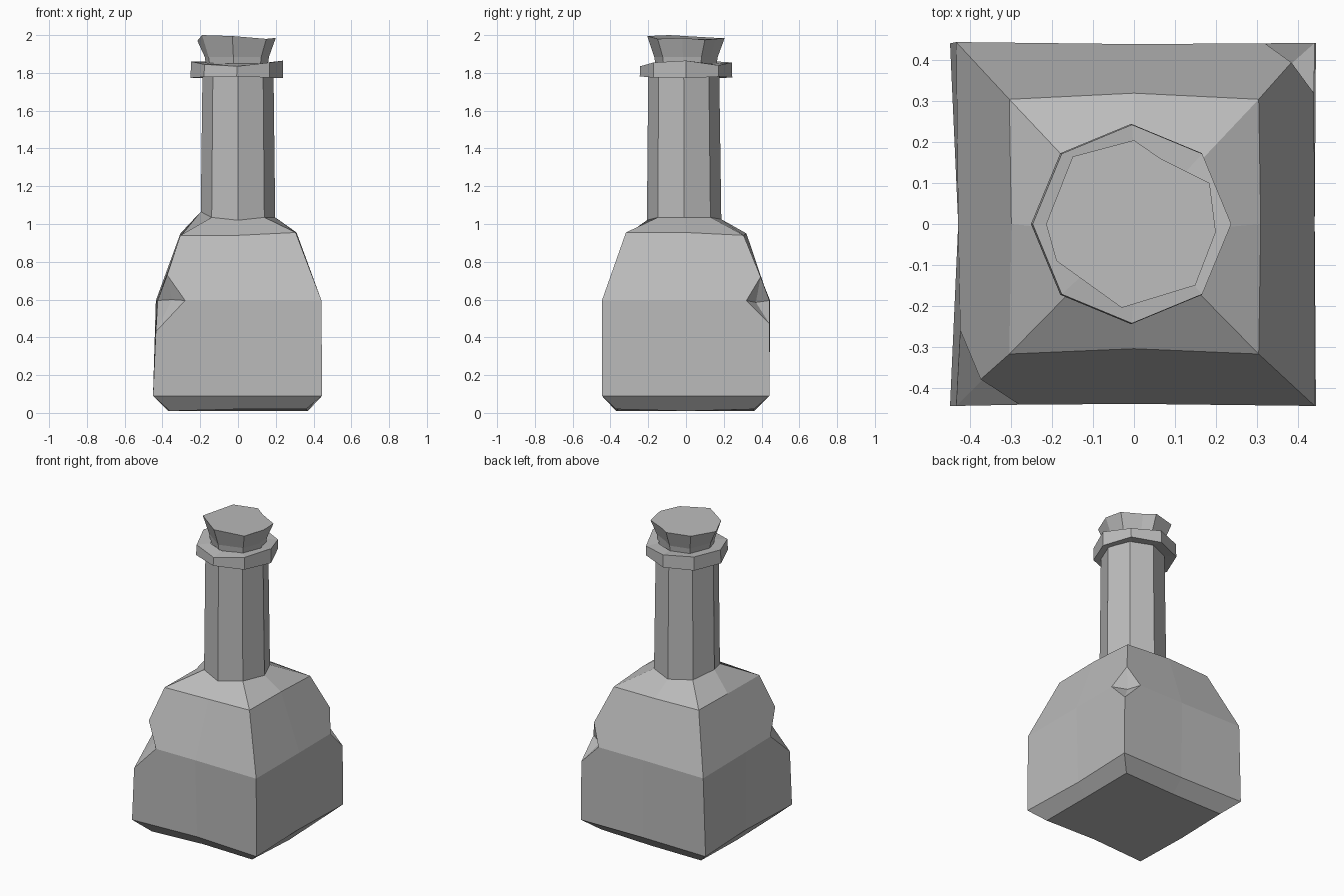
import bpy
import bmesh
from math import cos, sin, radians
from mathutils import Vector

cube = bpy.data.objects.get("Cube")
if cube:
    bpy.data.objects.remove(cube)

grey = bpy.data.materials.new("plain grey")
grey.use_nodes = True
grey.diffuse_color = (0.5, 0.5, 0.5, 1)
grey.node_tree.nodes["Principled BSDF"].inputs["Base Color"].default_value = (0.5, 0.5, 0.5, 1)


def loft(bm, rings, cap_start=True, cap_end=True):
    """Skin equal-length rings of points, given from bottom to top."""
    loops = [[bm.verts.new(p) for p in ring] for ring in rings]
    n = len(loops[0])
    for low, high in zip(loops, loops[1:]):
        for i in range(n):
            j = (i + 1) % n
            bm.faces.new((low[i], low[j], high[j], high[i]))
    if cap_start:
        bm.faces.new(loops[0][::-1])
    if cap_end:
        bm.faces.new(loops[-1])
    return loops


def finish(bm, name):
    bmesh.ops.recalc_face_normals(bm, faces=bm.faces)
    mesh = bpy.data.meshes.new(name)
    bm.to_mesh(mesh)
    bm.free()
    obj = bpy.data.objects.new(name, mesh)
    mesh.materials.append(grey)
    bpy.context.collection.objects.link(obj)
    return obj


def octagon(radius, z, wobble=(0,) * 8, center=(0, 0)):
    """Eight points starting at +x, with a height offset for each."""
    return [(center[0] + radius * cos(radians(45 * i)),
             center[1] + radius * sin(radians(45 * i)), z + wobble[i]) for i in range(8)]


def square(x0, x1, y0, y1, z, mids, wobble=(0,) * 8):
    """Square ring with side midpoints, in the same order as octagon."""
    px, py, nx, ny = mids
    flat = [(px, 0), (x1, y1), (0, py), (x0, y1), (nx, 0), (x0, y0), (0, ny), (x1, y0)]
    return [(x, y, z + w) for (x, y), w in zip(flat, wobble)]


def chip(bm, corner, above, below, sides, spots):
    """Break a notch out of a corner: top, bottom, two side points, inner point."""
    tips = []
    for other, spot in zip([above, below] + sides, spots):
        edge = bm.edges.get((corner, other))
        _, v = bmesh.utils.edge_split(edge, corner, 0.3)
        v.co = spot
        tips.append(v)
    for tip in tips[:2]:
        for side in tips[2:]:
            face = next(f for f in tip.link_faces if side in f.verts)
            bmesh.utils.face_split(face, tip, side)
    corner.co = spots[-1]


# Body and neck, one skin
bm = bmesh.new()
rings = [
    square(-.36, .36, -.37, .36, .01, (.37, .36, -.37, -.36),
           (0, .01, 0, 0, 0, 0, .01, .01)),
    square(-.45, .445, -.445, .442, .09, (.43, .435, -.43, -.42)),
    square(-.435, .442, -.445, .445, .595, (.442, .44, -.43, -.44)),
    square(-.305, .305, -.318, .305, .94, (.31, .32, -.30, -.305),
           (.015, 0, .01, .01, 0, 0, 0, .015)),
    octagon(.197, 1.035, (0, 0, -.01, 0, .03, 0, -.015, 0), (0, -.01)),
    octagon(.188, 1.80, center=(0, -.012)),
]
loops = loft(bm, rings)
for index, sign, spots in (
        (5, -1, [(.375, .38, .73), (.435, .445, .43), (.425, .26, .595),
                 (.28, .442, .595), (.35, .36, .60)]),
        (1, 1, [(.385, .395, .72), (.442, .443, .47), (.44, .32, .595),
                (.32, .442, .595), (.36, .37, .585)])):
    points = [Vector((sign * x, sign * y, z)) for x, y, z in spots]
    chip(bm, loops[2][index], loops[3][index], loops[1][index],
         [loops[2][index - 1], loops[2][index + 1]], points)
finish(bm, "bottle_body")

# Collar around the mouth
bm = bmesh.new()
uneven = (.01, -.015, 0, .005, .005, -.01, -.02, 0)
inner, low, high, top = (octagon(.17, 1.785),
                         octagon(.245, 1.775, [-u / 3 for u in uneven], (-.007, 0)),
                         octagon(.243, 1.855, uneven, (-.005, 0)),
                         octagon(.165, 1.85))
loft(bm, [inner, low, high, top], False, False)
finish(bm, "bottle_collar")

# Flared stopper with a chipped rim
bm = bmesh.new()
rim = [(.2, -.02, 1.985), (.185, .10, 1.975), (.065, .16, 1.98), (0, .205, 1.985),
       (-.15, .165, 1.985), (-.215, 0, 1.97), (-.19, -.09, 2.0), (-.03, -.205, 1.995),
       (.15, -.15, 1.98)]
foot = [(x * .78, y * .78, 1.83) for x, y, z in rim]
waist = [(x * .82, y * .82, 1.885) for x, y, z in rim]
loft(bm, [foot, waist, rim])
finish(bm, "stopper")
